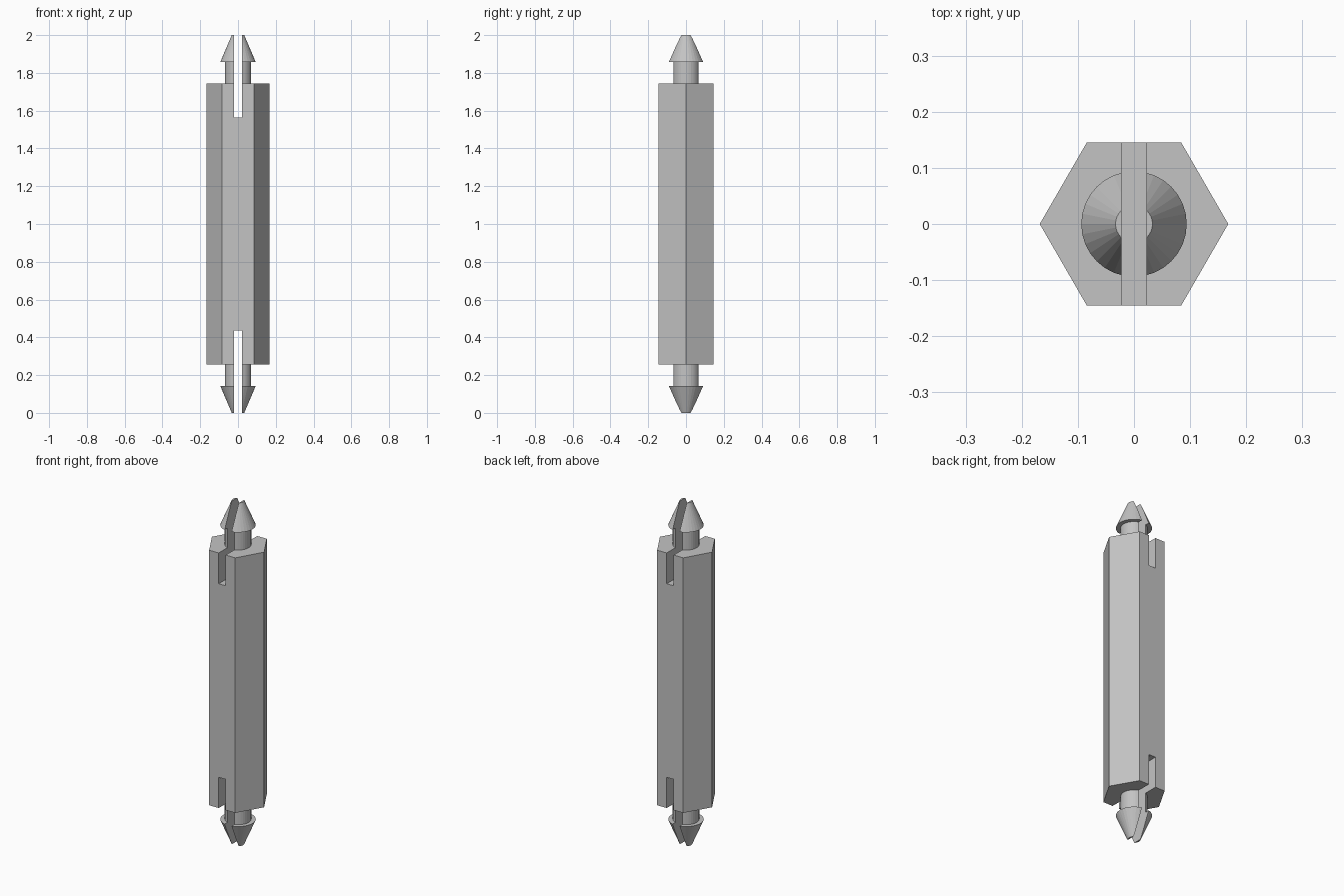
import bpy
import bmesh
from math import sin, cos, tau

if "Cube" in bpy.data.objects:
    bpy.data.objects.remove(bpy.data.objects["Cube"])

BODY_R, BODY_LOW, BODY_HIGH = 0.168, 0.257, 1.743
SLOT_W, SLOT_DEPTH = 0.045, 0.436
# Pin outline as (radius, distance from the tip)
PIN = [(0.033, 0.0), (0.094, 0.143), (0.07, 0.143), (0.07, BODY_LOW)]

grey = bpy.data.materials.new("light grey plastic")
grey.use_nodes = True
colour = (0.55, 0.55, 0.55, 1)
grey.diffuse_color = colour
grey.node_tree.nodes["Principled BSDF"].inputs["Base Color"].default_value = colour


def revolve(name, profile, sides):
    """Closed solid from stacked rings of (radius, z)."""
    bm = bmesh.new()
    rings = [[bm.verts.new((r * cos(tau * i / sides), r * sin(tau * i / sides), z))
              for i in range(sides)] for r, z in profile]
    for a, b in zip(rings, rings[1:]):
        for i in range(sides):
            j = (i + 1) % sides
            bm.faces.new((a[i], a[j], b[j], b[i]))
    bm.faces.new(rings[0])
    bm.faces.new(rings[-1])
    bmesh.ops.recalc_face_normals(bm, faces=bm.faces)
    mesh = bpy.data.meshes.new(name)
    bm.to_mesh(mesh)
    bm.free()
    mesh.materials.append(grey)
    obj = bpy.data.objects.new(name, mesh)
    bpy.context.collection.objects.link(obj)
    return obj


def slot_cutter(name, low, high):
    bpy.ops.mesh.primitive_cube_add(size=1, location=(0, 0, (low + high) / 2))
    obj = bpy.context.object
    obj.name = name
    obj.scale = (SLOT_W, 1, high - low)
    obj.data.materials.append(grey)
    obj.hide_render = True
    return obj


def cut(obj, cutter):
    mod = obj.modifiers.new("slot", "BOOLEAN")
    mod.operation = "DIFFERENCE"
    mod.solver = "EXACT"
    mod.object = cutter
    bpy.context.view_layer.objects.active = obj
    bpy.ops.object.modifier_apply(modifier=mod.name)


# Hexagonal body and the barbed snap pin at each end
body = revolve("hexagonal_body", [(BODY_R, BODY_LOW), (BODY_R, BODY_HIGH)], 6)
lower_pin = revolve("lower_snap_pin", PIN, 32)
upper_pin = revolve("upper_snap_pin", [(r, 2 - z) for r, z in PIN], 32)

# Slots running front to back that split the pins
lower_slot = slot_cutter("lower_slot_cutter", -0.2, SLOT_DEPTH)
upper_slot = slot_cutter("upper_slot_cutter", 2 - SLOT_DEPTH, 2.2)
for part, cutter in ((body, lower_slot), (body, upper_slot),
                     (lower_pin, lower_slot), (upper_pin, upper_slot)):
    cut(part, cutter)
for cutter in (lower_slot, upper_slot):
    bpy.data.objects.remove(cutter)
